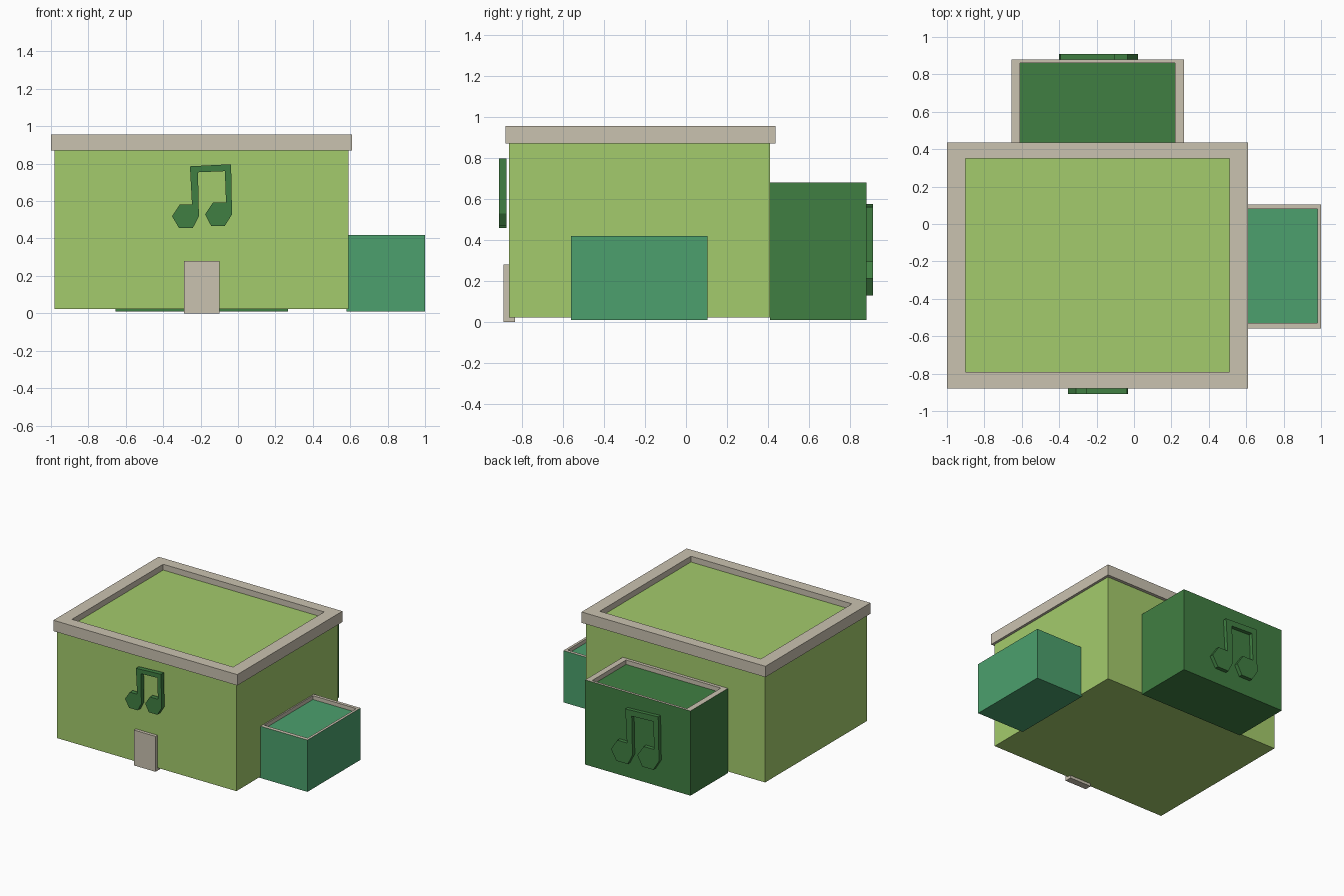
import bpy, bmesh

if "Cube" in bpy.data.objects:
    bpy.data.objects.remove(bpy.data.objects["Cube"])

def material(name, rgb):
    m = bpy.data.materials.new(name)
    lin = [(c / 255 / 12.92) if c < 10 else ((c / 255 + 0.055) / 1.055) ** 2.4 for c in rgb]
    m.diffuse_color = (*lin, 1)
    m.use_nodes = True
    m.node_tree.nodes["Principled BSDF"].inputs["Base Color"].default_value = m.diffuse_color
    return m

LIME = material("lime green", (164, 203, 108))
DARK = material("dark green", (64, 127, 66))
TEAL = material("teal green", (76, 160, 109))
STONE = material("warm stone", (202, 194, 176))

def finish(name, bm, mats):
    bmesh.ops.recalc_face_normals(bm, faces=bm.faces)
    me = bpy.data.meshes.new(name)
    bm.to_mesh(me)
    bm.free()
    for m in mats:
        me.materials.append(m)
    ob = bpy.data.objects.new(name, me)
    bpy.context.collection.objects.link(ob)
    return ob

def loop(bm, rect, z):
    x0, x1, y0, y1 = rect
    return [bm.verts.new((x, y, z)) for x, y in ((x0, y0), (x1, y0), (x1, y1), (x0, y1))]

def box(name, rect, z0, z1, mat):
    tray(name, rect, None, z0, z1, None, mat, mat, mat)

def tray(name, outer, inner, z0, z1, floor, wall, rim, bed):
    """Box whose top is sunk inside the inner rectangle, leaving a parapet."""
    bm = bmesh.new()
    loops = [loop(bm, outer, z0), loop(bm, outer, z1)]
    if inner:
        loops += [loop(bm, inner, z1), loop(bm, inner, floor)]
    bm.faces.new(loops[0][::-1])
    for k, (a, b) in enumerate(zip(loops, loops[1:])):
        for i in range(4):
            j = (i + 1) % 4
            bm.faces.new((a[i], a[j], b[j], b[i])).material_index = 1 if k else 0
    bm.faces.new(loops[-1]).material_index = 2
    finish(name, bm, [wall, rim, bed])

# Main hall, its overhanging parapet with sunken roof, and door
box("main_hall", (-0.98, 0.59, -0.863, 0.41), 0.022, 0.87, LIME)
tray("main_parapet", (-1.0, 0.61, -0.88, 0.435), (-0.90, 0.51, -0.79, 0.35),
     0.87, 0.956, 0.91, STONE, STONE, LIME)
box("door", (-0.29, -0.10, -0.888, -0.834), 0.0, 0.28, STONE)

# Side and rear annexes
tray("rear_annex", (-0.655, 0.267, 0.41, 0.88), (-0.61, 0.22, 0.435, 0.86),
     0.01, 0.68, 0.645, DARK, STONE, DARK)
tray("side_annex", (0.58, 1.0, -0.56, 0.105), (0.60, 0.98, -0.53, 0.08),
     0.01, 0.42, 0.39, TEAL, STONE, TEAL)

# Paired music note outline, seen from the front (x, z)
NOTE = [(-.257, .786), (-.037, .797), (-.032, .529), (-.07, .468), (-.144, .468),
        (-.176, .529), (-.134, .592), (-.064, .592), (-.07, .760), (-.214, .754),
        (-.209, .519), (-.241, .457), (-.316, .457), (-.353, .519), (-.31, .583),
        (-.246, .583)]

def note(name, cx, z0, sx, sz, y0, y1):
    bm = bmesh.new()
    vs = [bm.verts.new((cx + sx * (x + .1925), y0, z0 + sz * (z - .457))) for x, z in NOTE]
    f = bm.faces.new(vs)
    ext = bmesh.ops.extrude_face_region(bm, geom=[f], use_keep_orig=True)
    moved = [v for v in ext["geom"] if isinstance(v, bmesh.types.BMVert)]
    bmesh.ops.translate(bm, verts=moved, vec=(0, y1 - y0, 0))
    finish(name, bm, [DARK])

# Front note, and a larger one turned round for the rear wall
note("front_note", -0.1925, 0.457, 1, 1, -0.91, -0.874)
note("rear_note", -0.19, 0.13, -1.31, 1.31, 0.875, 0.91)
